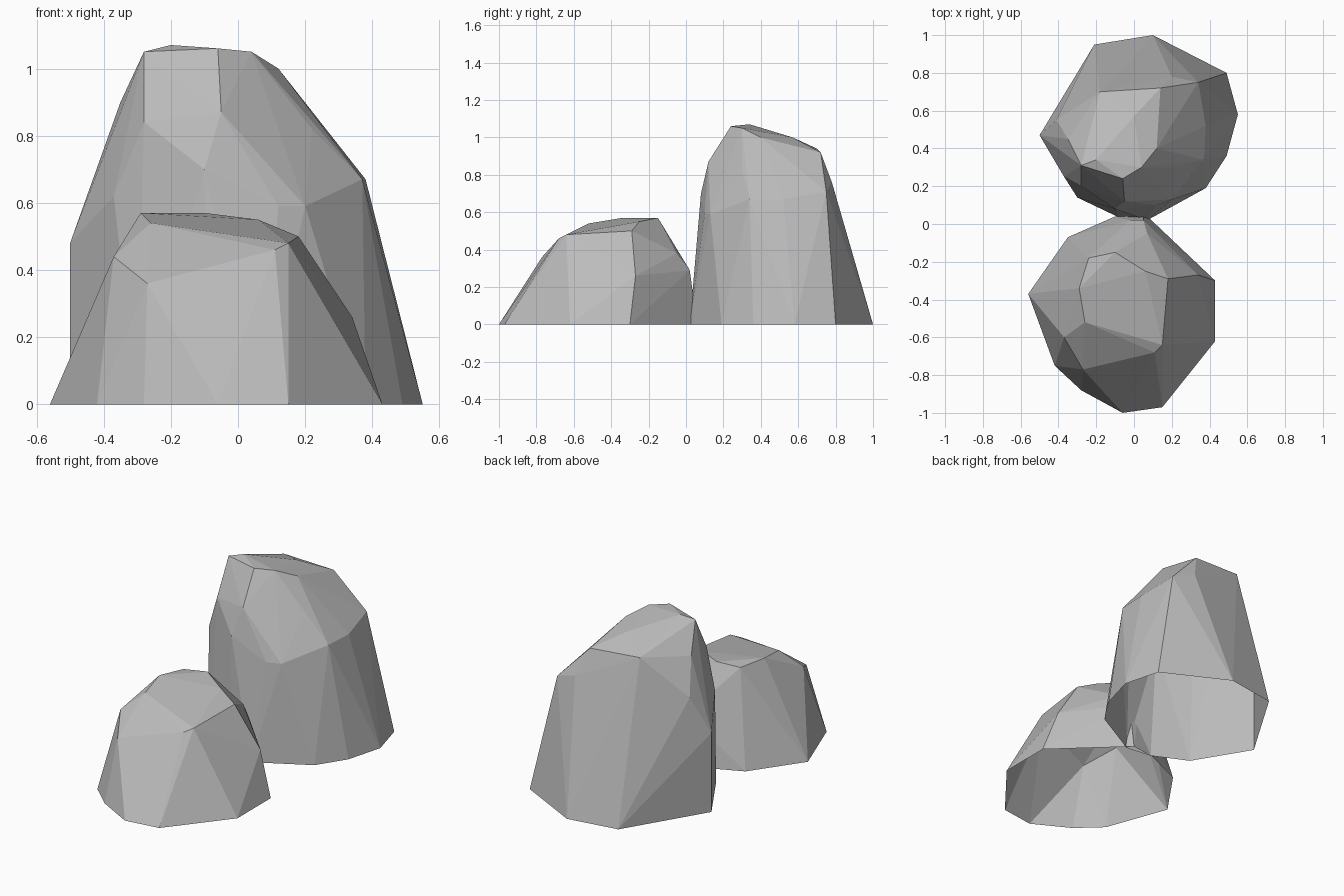
import bpy
import bmesh
import math

# Remove the startup cube only
startup_cube = bpy.data.objects.get("Cube")
if startup_cube is not None:
    bpy.data.objects.remove(startup_cube, do_unlink=True)


def make_material(name, colour):
    """Create a plain matte material."""
    material = bpy.data.materials.new(name)
    material.use_nodes = True
    material.diffuse_color = colour
    shader = next(node for node in material.node_tree.nodes
                  if node.type == "BSDF_PRINCIPLED")
    shader.inputs["Base Color"].default_value = colour
    shader.inputs["Roughness"].default_value = 0.9
    return material


def make_rock(name, footprint, corners, material):
    """Wrap a faceted shell around a ground outline and its upper corners."""
    rock_mesh = bmesh.new()
    for x, y in footprint:
        rock_mesh.verts.new((x, y, 0))
    for corner in corners:
        rock_mesh.verts.new(corner)

    # Chiselled outer shell
    hull = bmesh.ops.convex_hull(rock_mesh, input=rock_mesh.verts[:])
    leftovers = {item for key in ("geom_interior", "geom_unused")
                 for item in hull[key]
                 if isinstance(item, bmesh.types.BMVert)}
    if leftovers:
        bmesh.ops.delete(rock_mesh, geom=list(leftovers), context="VERTS")
    bmesh.ops.recalc_face_normals(rock_mesh, faces=rock_mesh.faces[:])

    # Open underside
    underside = [face for face in rock_mesh.faces if face.normal.z < -0.9]
    bmesh.ops.delete(rock_mesh, geom=underside, context="FACES")

    # Merge nearly flat neighbours into broad facets
    bmesh.ops.dissolve_limit(rock_mesh, angle_limit=math.radians(2),
                             verts=rock_mesh.verts[:],
                             edges=rock_mesh.edges[:])

    mesh = bpy.data.meshes.new(name)
    rock_mesh.to_mesh(mesh)
    rock_mesh.free()
    mesh.materials.append(material)
    rock = bpy.data.objects.new(name, mesh)
    bpy.context.collection.objects.link(rock)
    return rock


stone = make_material("grey stone", (0.5, 0.5, 0.5, 1))

# Tall rock: ground outline
tall_footprint = [
    (.1, 1), (-.21, .95), (-.5, .47), (-.3, .14), (-.09, .04),
    (.07, .02), (.38, .19), (.49, .36), (.55, .58), (.49, .8),
]
# Tall rock: flanks
tall_flanks = [
    (-.5, .47, .48), (-.25, .76, .45), (-.41, .55, .7), (-.37, .25, .62),
    (-.1, .08, .7), (.12, .1, .59), (.2, .13, .59), (.37, .34, .67),
    (.38, .52, .67), (.34, .75, .71), (.2, .78, .76),
]
# Tall rock: shoulders and sloping crown
tall_crown = [
    (-.35, .45, .9), (-.28, .2, .84), (-.05, .12, .87), (.22, .3, .82),
    (-.28, .31, 1.05), (-.2, .34, 1.07), (-.06, .24, 1.06),
    (.04, .3, 1.05), (.12, .4, 1), (0, .57, 1), (-.18, .7, .94),
    (.14, .72, .92),
]
make_rock("tall_rock", tall_footprint, tall_flanks + tall_crown, stone)

# Low rock: ground outline
low_footprint = [
    (-.35, -.07), (-.56, -.37), (-.42, -.75), (-.28, -.88), (-.06, -1),
    (.15, -.97), (.43, -.62), (.43, -.3), (.05, .06), (-.1, .04),
]
# Low rock: flanks
low_flanks = [
    (-.37, -.6, .44), (-.27, -.77, .36), (.34, -.27, .26),
    (.07, -.05, .38), (-.02, .02, .29), (.05, .02, .29),
]
# Low rock: crown
low_crown = [
    (-.29, -.34, .57), (-.24, -.18, .56), (-.1, -.15, .57),
    (.06, -.25, .55), (.18, -.29, .5), (.15, -.64, .48),
    (.11, -.68, .46), (-.26, -.52, .54),
]
make_rock("low_rock", low_footprint, low_flanks + low_crown, stone)
